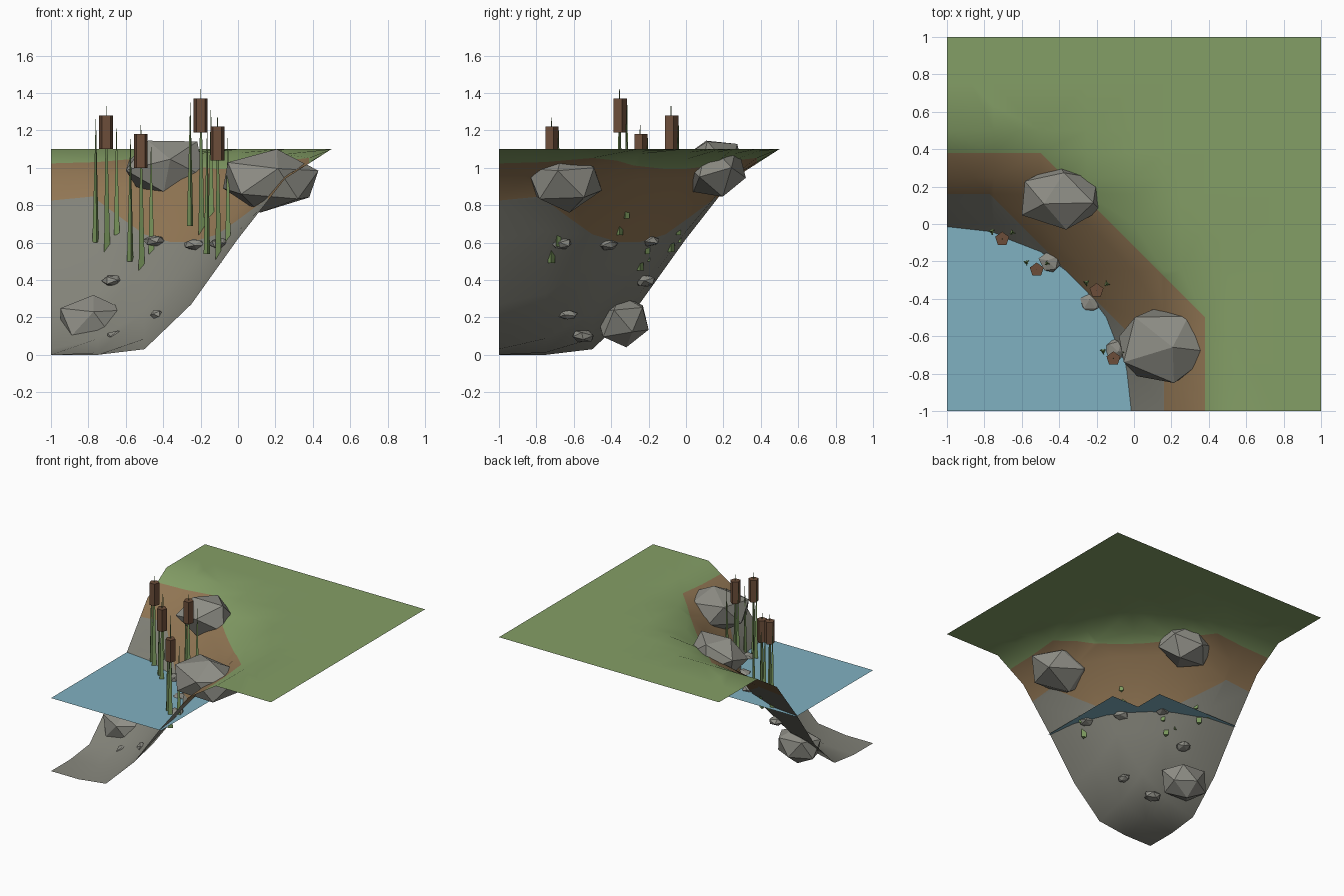
import bpy
import bmesh
import math
import random
from mathutils import Matrix, Vector, Euler

random.seed(4)
cube = bpy.data.objects.get("Cube")
if cube:
    bpy.data.objects.remove(cube, do_unlink=True)


def material(name, color):
    m = bpy.data.materials.new(name)
    m.use_nodes = True
    m.diffuse_color = (*color, 1)
    m.node_tree.nodes["Principled BSDF"].inputs["Base Color"].default_value = (*color, 1)
    return m


grass = material("grass_green", (0.231, 0.342, 0.133))
earth = material("earth_brown", (0.29, 0.185, 0.09))
silt = material("silt_grey", (0.231, 0.231, 0.195))
water_blue = material("water_blue", (0.216, 0.44, 0.533))
stone = material("stone_grey", (0.27, 0.268, 0.236))
reed_green = material("reed_green", (0.205, 0.328, 0.114))
reed_brown = material("reed_head_brown", (0.15, 0.076, 0.042))


def finish(bm, name, mats, smooth=False):
    for f in bm.faces:
        f.smooth = smooth
    mesh = bpy.data.meshes.new(name)
    bm.to_mesh(mesh)
    bm.free()
    for m in mats:
        mesh.materials.append(m)
    ob = bpy.data.objects.new(name, mesh)
    bpy.context.scene.collection.objects.link(ob)
    return ob


# Bank height depends on the distance from the pond corner
STEP = 0.25
PROFILE = [0, 0, 0.03, 0.27, 0.62, 0.94, 1.1]


def bank_height(x, y):
    t = max(0, math.hypot(x + 1, y + 1) / STEP)
    i = int(t)
    if i >= len(PROFILE) - 1:
        return PROFILE[-1]
    return PROFILE[i] + (PROFILE[i + 1] - PROFILE[i]) * (t - i)


def beyond(p, straight, diagonal):
    return max(p.x, p.y) > straight or p.x + p.y > diagonal


# Terrain sheet, cut along the borders of silt, earth and grass
EARTH_EDGE = (0.16, -0.61)
GRASS_EDGE = (0.38, -0.12)
bm = bmesh.new()
bmesh.ops.create_grid(bm, x_segments=8, y_segments=8, size=1)
for v in bm.verts:
    v.co.z = bank_height(v.co.x, v.co.y)
for straight, diagonal in (EARTH_EDGE, GRASS_EDGE):
    cuts = [((straight, 0, 0), (1, 0, 0)), ((0, straight, 0), (0, 1, 0)),
            ((diagonal / 2, diagonal / 2, 0), (1, 1, 0))]
    for point, normal in cuts:
        bmesh.ops.bisect_plane(bm, geom=bm.verts[:] + bm.edges[:] + bm.faces[:],
                               plane_co=point, plane_no=normal, dist=1e-5)
for f in bm.faces:
    c = f.calc_center_median()
    f.material_index = beyond(c, *EARTH_EDGE) + beyond(c, *GRASS_EDGE)
finish(bm, "bank_terrain", [silt, earth, grass], smooth=True)

# Water sheet with one corner cell left out under the bank
bm = bmesh.new()
outline = [(-1, -1), (0, -1), (0, -STEP), (-STEP, -STEP), (-STEP, 0), (-1, 0)]
bm.faces.new([bm.verts.new((x, y, 0.6)) for x, y in outline])
finish(bm, "water_surface", [water_blue])


# Faceted stones fitted to a centre and half size
def rock(name, centre, half):
    bm = bmesh.new()
    bmesh.ops.create_icosphere(bm, subdivisions=1, radius=1)
    for v in bm.verts:
        v.co *= random.uniform(0.9, 1.1)
    turn = Euler((random.uniform(-0.5, 0.5), random.uniform(-0.5, 0.5), random.uniform(0, 6)))
    bmesh.ops.rotate(bm, verts=bm.verts, matrix=turn.to_matrix())
    for axis in range(3):
        values = [v.co[axis] for v in bm.verts]
        low, high = min(values), max(values)
        for v in bm.verts:
            unit = (v.co[axis] - low) / (high - low) * 2 - 1
            v.co[axis] = centre[axis] + unit * half[axis]
    finish(bm, name, [stone])


rock("boulder_back", (-0.39, 0.145, 0.995), (0.21, 0.175, 0.15))
rock("boulder_right", (0.175, -0.65, 0.93), (0.255, 0.2, 0.17))
rock("boulder_underwater", (-0.775, -0.34, 0.18), (0.175, 0.14, 0.14))
pebbles = [(-0.45, -0.2, 0.61), (-0.23, -0.42, 0.59), (-0.1, -0.67, 0.595),
           (-0.67, -0.22, 0.395), (-0.43, -0.63, 0.215), (-0.64, -0.55, 0.1)]
for i, spot in enumerate(pebbles):
    size = (0.04, 0.05, 0.025) if i == 4 else (0.06, 0.057, 0.03)
    rock(f"pebble_{i + 1}", spot, size)


# Tapered upright used for blades, stems and heads
def upright(bm, x, y, z0, z1, r0, r1, sides, index, spin):
    place = Matrix.Translation((x, y, (z0 + z1) / 2)) @ Matrix.Rotation(spin, 4, 'Z')
    made = bmesh.ops.create_cone(bm, cap_ends=True, segments=sides, radius1=r0,
                                 radius2=r1, depth=z1 - z0, matrix=place)
    for f in {f for v in made["verts"] for f in v.link_faces}:
        f.material_index = index


# Reed clumps: one headed stem and two leaf blades each
clumps = [(-0.705, -0.08, 0.55), (-0.52, -0.245, 0.45),
          (-0.2, -0.355, 0.64), (-0.11, -0.72, 0.49)]
for i, (x, y, z) in enumerate(clumps):
    bm = bmesh.new()
    upright(bm, x, y, z, z + 0.78, 0.022, 0.002, 3, 0, 0.5)
    upright(bm, x, y, z + 0.55, z + 0.73, 0.039, 0.039, 5, 1, 0)
    upright(bm, x - 0.055, y + 0.04, z + 0.05, z + 0.71, 0.02, 0.001, 3, 0, 1.2)
    upright(bm, x + 0.055, y + 0.035, z + 0.09, z + 0.67, 0.018, 0.001, 3, 0, 0.2)
    finish(bm, f"reed_clump_{i + 1}", [reed_green, reed_brown])
